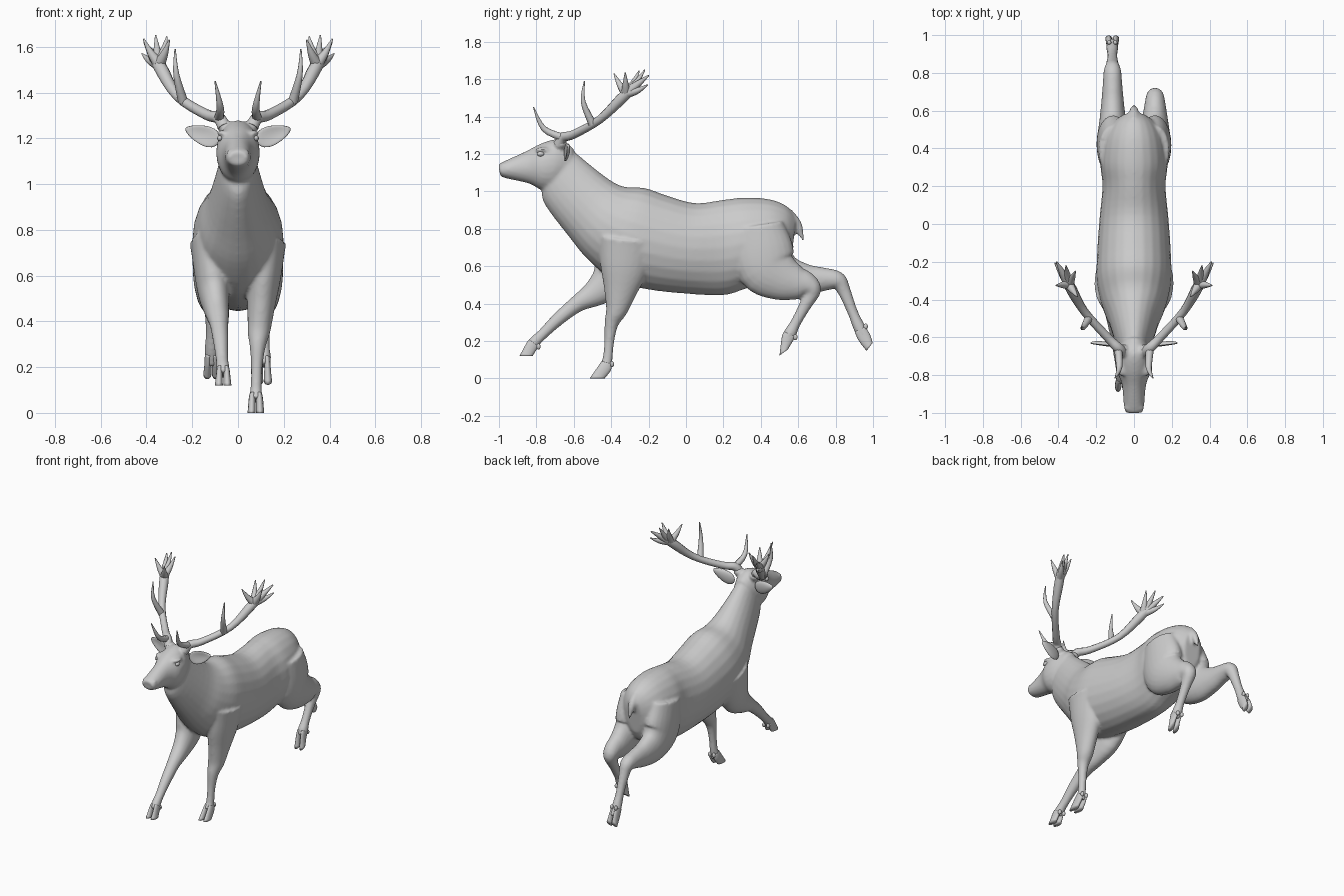
import bpy, bmesh, math
from mathutils import Vector, Matrix

if "Cube" in bpy.data.objects:
    bpy.data.objects.remove(bpy.data.objects["Cube"])


def interp(rows, n=4):
    """Catmull-Rom interpolation of rows of numbers."""
    out = []
    for i in range(len(rows) - 1):
        near = rows[max(i - 1, 0)], rows[i], rows[i + 1], rows[min(i + 2, len(rows) - 1)]
        for k in range(n):
            t = k / n
            out.append([0.5 * (2 * b + (c - a) * t + (2 * a - 5 * b + 4 * c - d) * t * t
                               + (3 * b - a - 3 * c + d) * t ** 3) for a, b, c, d in zip(*near)])
    out.append(list(rows[-1]))
    return out


def add_object(name, bm):
    bmesh.ops.recalc_face_normals(bm, faces=bm.faces)
    for f in bm.faces:
        f.smooth = True
    me = bpy.data.meshes.new(name)
    bm.to_mesh(me)
    bm.free()
    ob = bpy.data.objects.new(name, me)
    bpy.context.collection.objects.link(ob)
    return ob


def loft(bm, rows, x=lambda f: 0, sides=24):
    """Skin over ellipses, each with edge A (y, z), edge B (y, z) and half width."""
    rings = []
    for i, (ya, za, yb, zb, rx) in enumerate(rows):
        ring = []
        for k in range(sides):
            t = 2 * math.pi * k / sides
            c = math.cos(t) / 2
            ring.append(bm.verts.new((x(i / (len(rows) - 1)) + rx * math.sin(t),
                                      (ya + yb) / 2 + (ya - yb) * c,
                                      (za + zb) / 2 + (za - zb) * c)))
        rings.append(ring)
    for r, s in zip(rings, rings[1:]):
        for k in range(sides):
            j = (k + 1) % sides
            bm.faces.new((r[k], r[j], s[j], s[k]))
    bm.faces.new(rings[0])
    bm.faces.new(rings[-1])


def sections(path):
    """Turn a side-view path (y, z, radius) into ellipses square to the path."""
    pts, out = interp(path), []
    for i, (y, z, r) in enumerate(pts):
        a, b = pts[max(i - 1, 0)], pts[min(i + 1, len(pts) - 1)]
        t = Vector((b[0] - a[0], b[1] - a[1])).normalized() * r
        out.append((y + t.y, z - t.x, y - t.y, z + t.x, min(.95 * r, .03 + .35 * r)))
    return out


def ball(bm, loc, size):
    m = Matrix.Translation(loc) @ Matrix.Diagonal((*size, 1))
    bmesh.ops.create_uvsphere(bm, u_segments=20, v_segments=12, radius=1, matrix=m)


skin = bmesh.new()

# head, from nose to nape
loft(skin, interp([(-1.0, 1.13, -.995, 1.10, .025), (-.99, 1.152, -.98, 1.075, .05),
                   (-.86, 1.212, -.84, 1.042, .064), (-.77, 1.258, -.78, 1.01, .092),
                   (-.68, 1.278, -.72, 1.0, .092), (-.6, 1.23, -.68, 1.02, .07)]))
# neck, chest, belly and rump
loft(skin, interp([(-.64, 1.255, -.77, 1.01, .07), (-.57, 1.19, -.755, .93, .085),
                   (-.42, 1.07, -.62, .75, .13), (-.33, 1.025, -.52, .63, .17),
                   (-.22, 1.018, -.38, .52, .197), (-.1, .977, -.2, .475, .195),
                   (.05, .937, 0, .453, .183), (.2, .955, .2, .445, .167),
                   (.32, .967, .32, .48, .178), (.45, .957, .45, .52, .16),
                   (.54, .92, .52, .55, .12), (.59, .86, .56, .62, .06)]))
# tail
loft(skin, sections([(.55, .89, .02), (.595, .82, .026), (.628, .735, .005)]))


def leg(name, path, sole, x0, x1):
    """Leg fused into the skin, with two toes and two dewclaws as the hoof."""
    limb = sections(path)
    loft(skin, limb, lambda f: x1 + (x0 - x1) * (1 - f) ** 2)
    bm = bmesh.new()
    top = limb[-4]
    toe = interp([top, limb[-1], (*sole, .038)])
    for s in (-1, 1):
        loft(bm, [(*r[:4], r[4] * .47) for r in toe],
             lambda f: x1 + s * (.014 + .005 * f), 14)
        ball(bm, (x1 + s * .016, top[2], top[3]), (.011, .012, .016))
    add_object(name + "_hoof", bm)


shoulder = [(-.31, .74, .16)]
haunch = [(.39, .82, .13), (.41, .7, .16)]
leg("front_left", shoulder + [(-.33, .59, .13), (-.35, .47, .09), (-.37, .37, .06),
                              (-.398, .295, .038), (-.41, .2, .027), (-.42, .1, .027),
                              (-.435, .055, .035)],
    (-.515, 0, -.435, 0), .125, .078)
leg("front_right", shoulder + [(-.385, .55, .12), (-.48, .46, .075), (-.58, .4, .046),
                               (-.682, .318, .036), (-.764, .239, .029), (-.807, .198, .031),
                               (-.828, .168, .032)],
    (-.89, .12, -.82, .12), -.125, -.065)
leg("hind_left", haunch + [(.43, .6, .16), (.51, .54, .128), (.59, .511, .094),
                           (.645, .5, .068), (.675, .468, .047), (.637, .39, .033),
                           (.585, .295, .028), (.56, .247, .034), (.54, .207, .031)],
    (.5, .122, .545, .155), .11, .112)
leg("hind_right", haunch + [(.445, .605, .157), (.53, .545, .122), (.64, .527, .087),
                            (.74, .53, .062), (.81, .523, .049), (.843, .473, .036),
                            (.89, .357, .028), (.922, .282, .032), (.955, .215, .034)],
    (.965, .147, .998, .19), -.11, -.115)

# brow ridges, nostrils and antler roots, then fuse everything into one skin
for s in (-1, 1):
    ball(skin, (s * .062, -.765, 1.222), (.03, .04, .014))
    ball(skin, (s * .028, -.972, 1.135), (.022, .022, .018))
    ball(skin, (s * .06, -.67, 1.255), (.035, .035, .03))
body = add_object("body", skin)
fuse = body.modifiers.new("fuse", 'REMESH')
fuse.mode, fuse.voxel_size, fuse.use_smooth_shade = 'VOXEL', .009, True
soften = body.modifiers.new("soften", 'SMOOTH')
soften.factor, soften.iterations = .5, 6

# antlers: beam, brow tine and middle tine as (x, y, z, radius)
tines = [
    [(.06, -.68, 1.25, .03), (.085, -.655, 1.29, .027), (.14, -.6, 1.305, .023),
     (.265, -.46, 1.385, .022), (.345, -.32, 1.52, .029), (.41, -.2, 1.62, .004)],
    [(.085, -.65, 1.285, .022), (.078, -.76, 1.335, .016), (.1, -.815, 1.45, .003)],
    [(.24, -.5, 1.36, .022), (.27, -.55, 1.48, .013), (.275, -.543, 1.59, .003)],
]
# crown tines fan out from the palm to their tips
palm = Vector((.345, -.32, 1.52))
for tip in ((.3, -.385, 1.63), (.31, -.25, 1.645), (.36, -.22, 1.65),
            (.413, -.325, 1.635), (.42, -.205, 1.57)):
    root = palm.lerp(Vector(tip), .1)
    bend = palm.lerp(Vector(tip), .55) + Vector((0, 0, -.008))
    tines.append([(*root, .025), (*bend, .016), (*tip, .003)])

for side, s in (("left", 1), ("right", -1)):
    cu = bpy.data.curves.new(side + "_antler", 'CURVE')
    cu.dimensions, cu.bevel_depth, cu.bevel_resolution = '3D', 1.0, 3
    cu.use_fill_caps = True
    for tine in tines:
        pts = interp(tine)
        sp = cu.splines.new('POLY')
        sp.points.add(len(pts) - 1)
        for p, (x, y, z, r) in zip(sp.points, pts):
            p.co, p.radius = (s * x, y, z, 1), r
        sp.use_smooth = True
    antler = bpy.data.objects.new(side + "_antler", cu)
    bpy.context.collection.objects.link(antler)
    bpy.ops.object.select_all(action='DESELECT')
    antler.select_set(True)
    bpy.context.view_layer.objects.active = antler
    bpy.ops.object.convert(target='MESH')

    # ear: flattened leaf, tapered to the tip and hollowed at the front
    bm = bmesh.new()
    ball(bm, (0, 0, 0), (1, 1, 1))
    for v in bm.verts:
        t, y, z = v.co
        hollow = .018 * max(0, 1 - t * t - z * z) if y < 0 else 0
        p = Vector((t * .08, y * .018 + hollow + .01 * t, z * .042 * (1 - .35 * t)))
        p.rotate(Matrix.Rotation(math.radians(-20), 3, 'Y'))
        v.co = (s * (p.x + .155), p.y - .64, p.z + 1.215)
    add_object(side + "_ear", bm)

    # eye
    bm = bmesh.new()
    ball(bm, (s * .079, -.778, 1.2), (.012, .02, .013))
    add_object(side + "_eye", bm)
